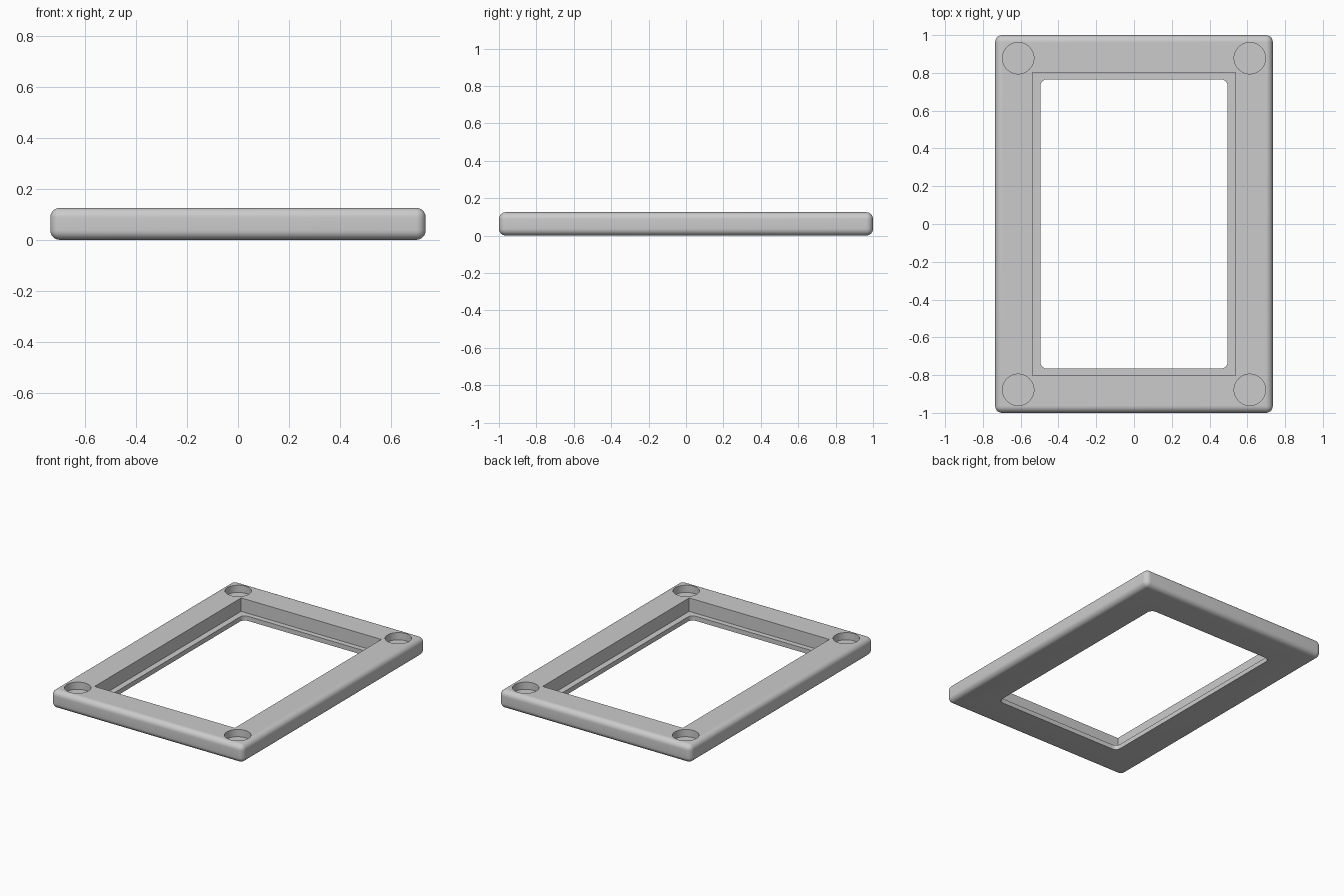
import bpy
import bmesh
import math

cube = bpy.data.objects.get("Cube")
if cube:
    bpy.data.objects.remove(cube, do_unlink=True)

grey = bpy.data.materials.new("plain grey")
grey.use_nodes = True
colour = (0.6, 0.6, 0.6, 1)
grey.diffuse_color = colour
grey.node_tree.nodes["Principled BSDF"].inputs["Base Color"].default_value = colour


def finish(name, bm):
    mesh = bpy.data.meshes.new(name)
    bm.to_mesh(mesh)
    bm.free()
    mesh.materials.append(grey)
    obj = bpy.data.objects.new(name, mesh)
    bpy.context.collection.objects.link(obj)
    return obj


def box(name, half_x, half_y, z0, z1, radius=0, upright_only=False):
    """Box between two heights, with optionally rounded edges."""
    bm = bmesh.new()
    bmesh.ops.create_cube(bm, size=2)
    for v in bm.verts:
        v.co = (v.co.x * half_x, v.co.y * half_y, z1 if v.co.z > 0 else z0)
    if radius:
        edges = [e for e in bm.edges if not upright_only
                 or abs(e.verts[0].co.z - e.verts[1].co.z) > 0.01]
        bmesh.ops.bevel(bm, geom=edges, offset=radius, segments=8,
                        profile=0.5, affect='EDGES')
    return finish(name, bm)


def cylinder(name, x, y, radius, z0, z1):
    bm = bmesh.new()
    bmesh.ops.create_cone(bm, cap_ends=True, segments=64, radius1=radius,
                          radius2=radius, depth=z1 - z0)
    bmesh.ops.translate(bm, verts=bm.verts, vec=(x, y, (z0 + z1) / 2))
    return finish(name, bm)


# Rounded outer slab
frame = box("frame", 0.735, 1.0, 0, 0.125, 0.037)

# Stepped window: square-cornered recess above a rounded through opening
cutters = [
    box("recess_cutter", 0.537, 0.802, 0.032, 0.3),
    box("opening_cutter", 0.496, 0.766, -0.2, 0.2, 0.037, True),
]

# Blind round pockets in the corners
for x in (-0.613, 0.613):
    for y in (-0.878, 0.878):
        cutters.append(cylinder("pocket_cutter", x, y, 0.083, 0.075, 0.3))

bpy.context.view_layer.objects.active = frame
for cutter in cutters:
    cutter.hide_render = True
    mod = frame.modifiers.new("cut", 'BOOLEAN')
    mod.operation = 'DIFFERENCE'
    mod.solver = 'EXACT'
    mod.object = cutter
    bpy.ops.object.modifier_apply(modifier=mod.name)
    bpy.data.objects.remove(cutter, do_unlink=True)

# Smooth rounded edges, crisp cut edges
bpy.ops.object.select_all(action='DESELECT')
frame.select_set(True)
bpy.ops.object.shade_smooth_by_angle(angle=math.radians(30))
